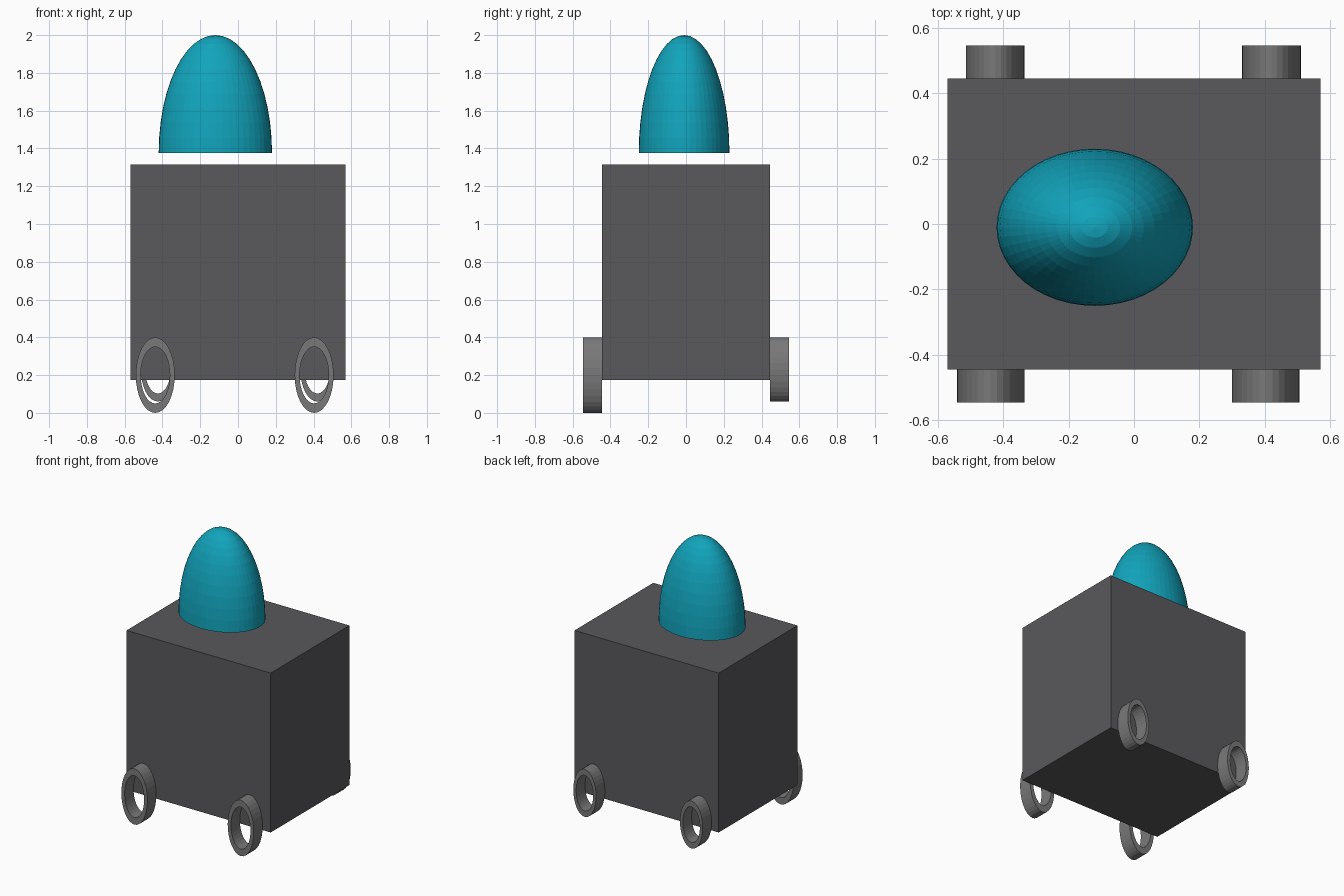
import bpy, bmesh
from math import sin, cos, pi, tau

if "Cube" in bpy.data.objects:
    bpy.data.objects.remove(bpy.data.objects["Cube"])


def material(name, rgb):
    m = bpy.data.materials.new(name)
    m.diffuse_color = (*rgb, 1)
    m.use_nodes = True
    m.node_tree.nodes["Principled BSDF"].inputs["Base Color"].default_value = m.diffuse_color
    return m


dark = material("dark_grey", (0.10, 0.10, 0.107))
mid = material("mid_grey", (0.19, 0.19, 0.19))
teal = material("teal", (0.006, 0.37, 0.50))


def finish(name, bm, mat):
    bmesh.ops.recalc_face_normals(bm, faces=bm.faces[:])
    mesh = bpy.data.meshes.new(name)
    bm.to_mesh(mesh)
    bm.free()
    mesh.materials.append(mat)
    ob = bpy.data.objects.new(name, mesh)
    bpy.context.collection.objects.link(ob)
    return ob


# Box body
bm = bmesh.new()
bmesh.ops.create_cube(bm, size=1)
bmesh.ops.scale(bm, vec=(1.14, 0.89, 1.14), verts=bm.verts[:])
bmesh.ops.translate(bm, vec=(0, 0, 0.745), verts=bm.verts[:])
finish("body", bm, dark)

# Half-ellipsoid dome floating just above the body
bm = bmesh.new()
bmesh.ops.create_uvsphere(bm, u_segments=48, v_segments=24, radius=1)
bmesh.ops.bisect_plane(bm, geom=bm.verts[:] + bm.edges[:] + bm.faces[:],
                       plane_co=(0, 0, 0), plane_no=(0, 0, 1), clear_inner=True)
bmesh.ops.holes_fill(bm, edges=[e for e in bm.edges if e.is_boundary], sides=0)
bmesh.ops.scale(bm, vec=(0.30, 0.24, 0.625), verts=bm.verts[:])
bmesh.ops.translate(bm, vec=(-0.12, -0.01, 1.375), verts=bm.verts[:])
finish("dome", bm, teal)


# Oval ring wheel with an open centre, running along y
def wheel(name, x, z, rx, rz, y0, y1, n=32, hole=0.75):
    bm = bmesh.new()
    loops = []
    for y, s in ((y0, 1), (y1, 1), (y1, hole), (y0, hole)):
        loops.append([bm.verts.new((x + s * rx * cos(tau * i / n), y,
                                    z + s * rz * sin(tau * i / n)))
                      for i in range(n)])
    for k in range(4):
        a, b = loops[k], loops[(k + 1) % 4]
        for i in range(n):
            j = (i + 1) % n
            bm.faces.new((a[i], a[j], b[j], b[i]))
    finish(name, bm, mid)


wheel("front_left_wheel", -0.438, 0.20, 0.103, 0.20, -0.545, -0.445)
wheel("front_right_wheel", 0.403, 0.20, 0.103, 0.20, -0.545, -0.445)
wheel("back_left_wheel", -0.424, 0.23, 0.09, 0.17, 0.445, 0.545)
wheel("back_right_wheel", 0.42, 0.23, 0.09, 0.17, 0.445, 0.545)
